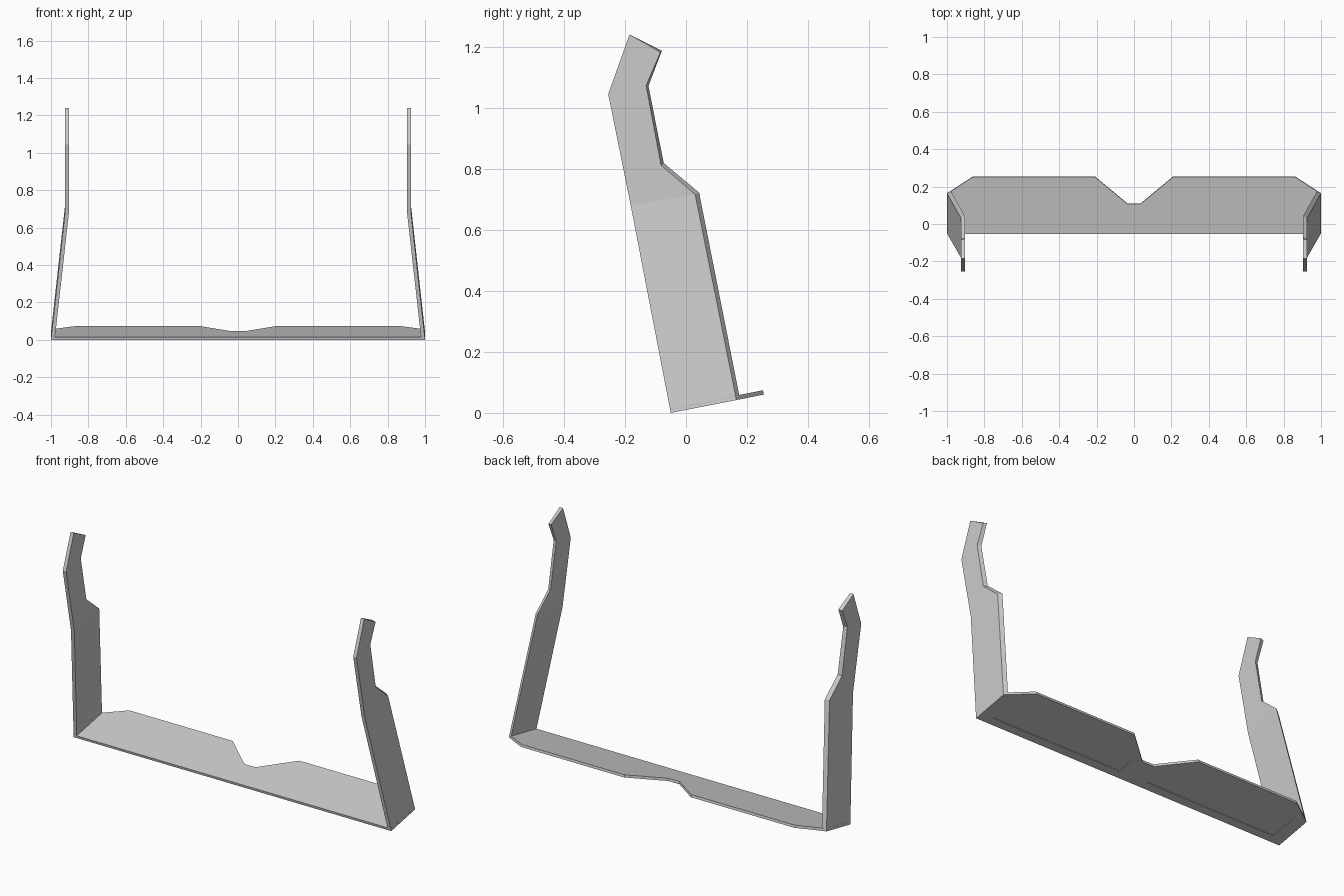
import bpy, bmesh, math

if "Cube" in bpy.data.objects:
    bpy.data.objects.remove(bpy.data.objects["Cube"])

TILT = math.radians(11.1)


def finish(name, bm):
    bmesh.ops.recalc_face_normals(bm, faces=bm.faces)
    me = bpy.data.meshes.new(name)
    bm.to_mesh(me)
    bm.free()
    ob = bpy.data.objects.new(name, me)
    bpy.context.collection.objects.link(ob)
    return ob


def prism(name, outlines, z0, z1):
    bm = bmesh.new()
    for pts in outlines:
        lo = [bm.verts.new((x, y, z0)) for x, y in pts]
        hi = [bm.verts.new((x, y, z1)) for x, y in pts]
        bm.faces.new(lo)
        bm.faces.new(hi)
        for i in range(len(pts)):
            j = (i + 1) % len(pts)
            bm.faces.new((lo[i], lo[j], hi[j], hi[i]))
    return finish(name, bm)


def mirrored(pts):
    return [(-x, y) for x, y in reversed(pts)]


# Base plate: chamfered corners and a central notch at the back
half = [(0.999, 0), (0.999, 0.219), (0.86, 0.311), (0.21, 0.311), (0.035, 0.163)]
base = prism("base_plate", [half + mirrored(half)], 0, 0.0145)

# Shallow recessed panels on the underside
panel = [(0.925, 0.045), (0.925, 0.20), (0.835, 0.266),
         (0.235, 0.266), (0.09, 0.152), (0.09, 0.045)]
cutter = prism("recess_cutter", [panel, mirrored(panel)], -0.02, 0.004)
cutter.hide_render = True
mod = base.modifiers.new("recess", 'BOOLEAN')
mod.operation = 'DIFFERENCE'
mod.object = cutter
bpy.context.view_layer.objects.active = base
bpy.ops.object.modifier_apply(modifier="recess")
bpy.data.objects.remove(cutter)
base.rotation_euler.x = TILT
base.location.y = -0.05

# Side arms: (y, z) profiles of the outer and inner faces; the back edge is bevelled
front = [(-0.05, 0.0), (-0.181, 0.679), (-0.255, 1.045), (-0.185, 1.24)]
outer = front + [(-0.084, 1.182), (-0.131, 1.073), (-0.082, 0.812),
                 (0.030, 0.716), (0.165, 0.042)]
inner = front + [(-0.079, 1.187), (-0.123, 1.071), (-0.073, 0.819),
                 (0.043, 0.722), (0.177, 0.045)]


def arm(name, side):
    bm = bmesh.new()
    rings = []
    for pts, x_low, x_high in ((outer, 1.0, 0.925), (inner, 0.980, 0.904)):
        ring = [bm.verts.new((side * (x_low if i in (0, 8) else x_high), y, z))
                for i, (y, z) in enumerate(pts)]
        bm.faces.new((ring[0], ring[1], ring[7], ring[8]))
        bm.faces.new(ring[1:8])
        rings.append(ring)
    a, b = rings
    for i in range(9):
        j = (i + 1) % 9
        bm.faces.new((a[i], a[j], b[j], b[i]))
    return finish(name, bm)


arm("right_arm", 1)
arm("left_arm", -1)
